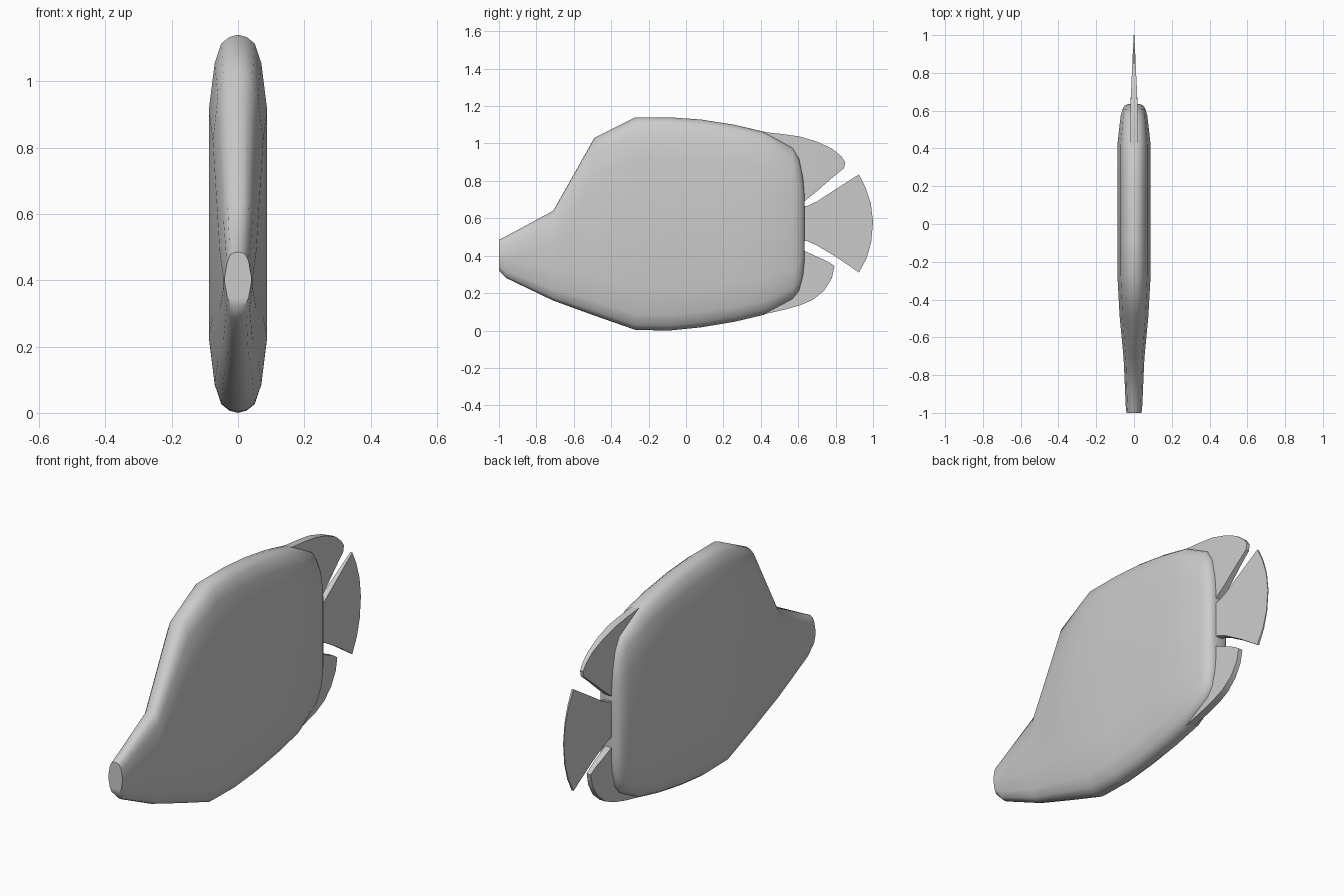
import bpy, bmesh


def finish(name, bm, angle):
    bmesh.ops.recalc_face_normals(bm, faces=bm.faces[:])
    me = bpy.data.meshes.new(name)
    bm.to_mesh(me)
    bm.free()
    ob = bpy.data.objects.new(name, me)
    bpy.context.collection.objects.link(ob)
    bpy.ops.object.select_all(action='DESELECT')
    ob.select_set(True)
    bpy.context.view_layer.objects.active = ob
    bpy.ops.object.shade_smooth_by_angle(angle=angle)
    return ob


# Body: cross-sections along y (y, bottom, top, half width, edge rounding)
STATIONS = [
    (-1.0, 0.32, 0.485, 0.040, 2.2),
    (-0.96, 0.28, 0.505, 0.044, 2.2),
    (-0.71, 0.16, 0.64, 0.055, 1.6),
    (-0.49, 0.08, 1.03, 0.076, 1.1),
    (-0.27, 0.003, 1.14, 0.088, 1.0),
    (-0.09, 0.0, 1.14, 0.088, 1.0),
    (0.08, 0.017, 1.128, 0.088, 1.0),
    (0.26, 0.047, 1.10, 0.088, 1.0),
    (0.42, 0.085, 1.062, 0.088, 1.0),
    (0.57, 0.165, 0.98, 0.071, 1.0),
    (0.605, 0.21, 0.92, 0.062, 1.0),
    (0.626, 0.29, 0.82, 0.050, 1.0),
    (0.634, 0.37, 0.72, 0.034, 1.0),
]
EDGE = [(0.3, 0.006), (0.57, 0.023), (0.8, 0.075), (1.0, 0.2)]


def section(bm, y, lo, hi, w, k):
    h = hi - lo
    side = [(0, lo)]
    side += [(w * a, lo + h * f * k) for a, f in EDGE]
    side += [(w * a, hi - h * f * k) for a, f in reversed(EDGE)]
    side.append((0, hi))
    ring = side + [(-x, z) for x, z in reversed(side[1:-1])]
    return [bm.verts.new((x, y, z)) for x, z in ring]


bm = bmesh.new()
rings = [section(bm, *s) for s in STATIONS]
n = len(rings[0])
for a, b in zip(rings, rings[1:]):
    for i in range(n):
        j = (i + 1) % n
        bm.faces.new((a[i], a[j], b[j], b[i]))
bm.faces.new(rings[0])
bm.faces.new(rings[-1])
finish("body", bm, 0.9)


# Fins: flat outlines that thin out toward the rear
def fin(name, outline):
    bm = bmesh.new()
    sides = []
    for s in (1, -1):
        verts = []
        for y, z in outline:
            t = max(0.002, 0.019 - 0.046 * max(0, y - 0.63))
            verts.append(bm.verts.new((s * t, y, z)))
        bm.faces.new(verts)
        sides.append(verts)
    a, b = sides
    for i in range(len(a)):
        j = (i + 1) % len(a)
        bm.faces.new((a[i], a[j], b[j], b[i]))
    bmesh.ops.triangulate(bm, faces=[f for f in bm.faces if len(f.verts) > 4])
    finish(name, bm, 0.6)


fin("tail_fin", [
    (0.60, 0.66), (0.65, 0.667), (0.70, 0.69), (0.80, 0.755), (0.925, 0.835),
    (0.96, 0.765), (0.988, 0.68), (1.0, 0.58), (0.99, 0.47), (0.965, 0.385),
    (0.925, 0.31), (0.80, 0.395), (0.70, 0.455), (0.65, 0.477), (0.60, 0.485)])
fin("upper_fin", [
    (0.41, 1.062), (0.52, 1.05), (0.61, 1.037), (0.70, 1.01), (0.78, 0.973),
    (0.83, 0.932), (0.852, 0.90), (0.845, 0.868), (0.78, 0.815),
    (0.70, 0.745), (0.63, 0.688), (0.55, 0.70)])
fin("lower_fin", [
    (0.41, 0.085), (0.52, 0.11), (0.61, 0.135), (0.68, 0.165), (0.74, 0.215),
    (0.78, 0.28), (0.794, 0.345), (0.76, 0.368), (0.70, 0.395),
    (0.63, 0.428), (0.55, 0.42)])
